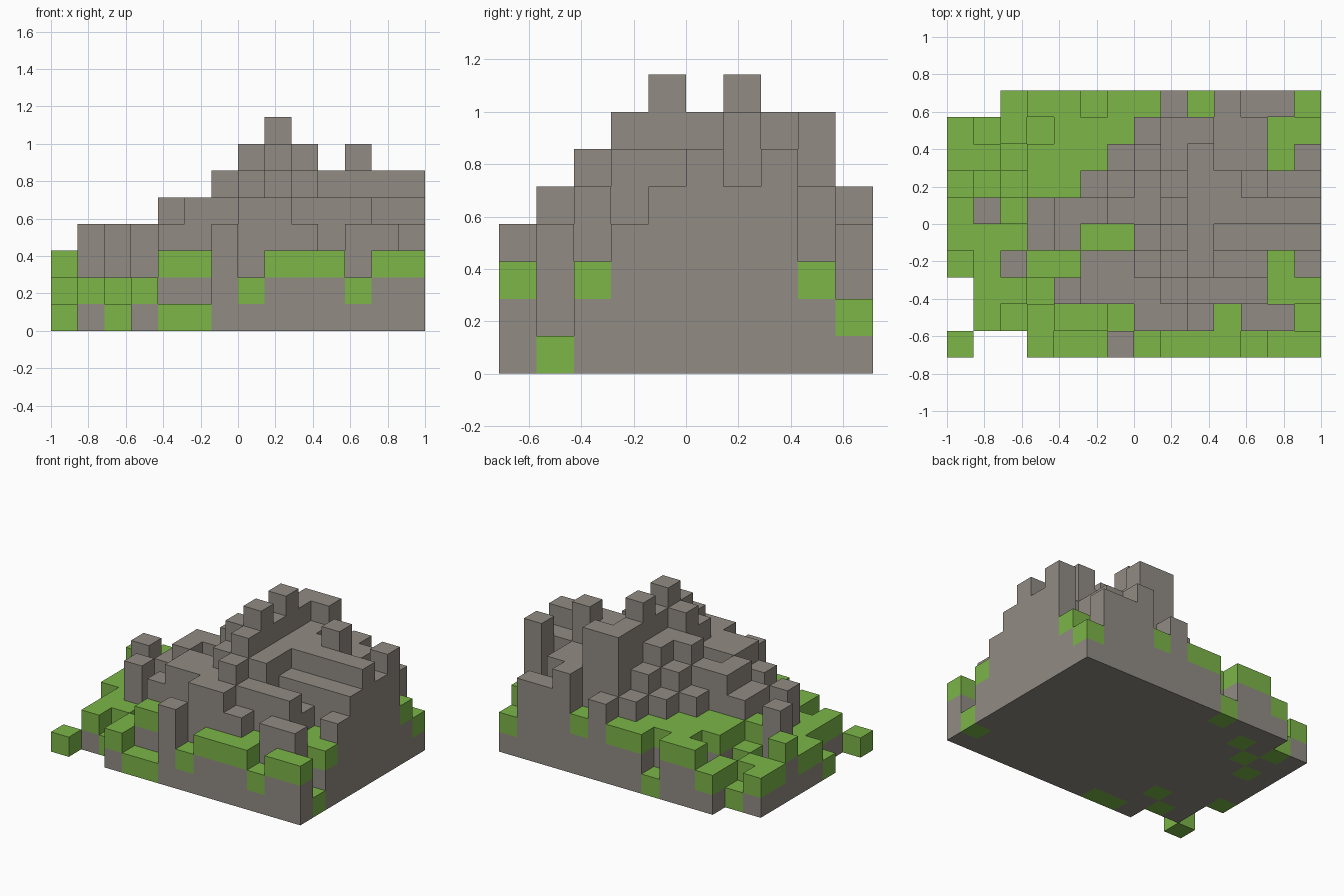
import bpy, bmesh

cube = bpy.data.objects.get("Cube")
if cube:
    bpy.data.objects.remove(cube, do_unlink=True)

S = 2 / 14        # block size
GRASS_LINE = 3    # columns up to this height are capped with grass

# Column heights in blocks, back row first, left to right along x
ROWS = [
    "00233133435442",
    "21213334775533",
    "22133345765536",
    "31233456866755",
    "24345566766666",
    "22245337865555",
    "12422556764434",
    "02214555655533",
    "02123325543441",
    "10021142333233",
][::-1]
NX, NY = len(ROWS[0]), len(ROWS)


def height(x, y):
    return int(ROWS[y][x]) if 0 <= x < NX and 0 <= y < NY else 0


def is_grass(x, y, z):
    h = height(x, y)
    return h <= GRASS_LINE and z == h - 1


# Unit-block faces: outward direction and corners
FACES = {
    (1, 0, 0): [(1, 0, 0), (1, 1, 0), (1, 1, 1), (1, 0, 1)],
    (-1, 0, 0): [(0, 1, 0), (0, 0, 0), (0, 0, 1), (0, 1, 1)],
    (0, 1, 0): [(1, 1, 0), (0, 1, 0), (0, 1, 1), (1, 1, 1)],
    (0, -1, 0): [(0, 0, 0), (1, 0, 0), (1, 0, 1), (0, 0, 1)],
    (0, 0, 1): [(0, 0, 1), (1, 0, 1), (1, 1, 1), (0, 1, 1)],
    (0, 0, -1): [(0, 1, 0), (1, 1, 0), (1, 0, 0), (0, 0, 0)],
}


def solid(x, y, z):
    return 0 <= z < height(x, y)


def make_material(name, rgb):
    m = bpy.data.materials.new(name)
    m.use_nodes = True
    m.diffuse_color = (*rgb, 1)
    bsdf = m.node_tree.nodes["Principled BSDF"]
    bsdf.inputs["Base Color"].default_value = (*rgb, 1)
    bsdf.inputs["Roughness"].default_value = 0.9
    return m


def build(name, grass, material):
    """Outer skin of all blocks of one kind."""
    bm = bmesh.new()
    for y in range(NY):
        for x in range(NX):
            for z in range(height(x, y)):
                if is_grass(x, y, z) != grass:
                    continue
                for (dx, dy, dz), corners in FACES.items():
                    if solid(x + dx, y + dy, z + dz):
                        continue
                    bm.faces.new([bm.verts.new(((x + a - NX / 2) * S,
                                                (y + b - NY / 2) * S,
                                                (z + c) * S))
                                  for a, b, c in corners])
    bmesh.ops.remove_doubles(bm, verts=bm.verts, dist=1e-4)
    mesh = bpy.data.meshes.new(name)
    bm.to_mesh(mesh)
    bm.free()
    mesh.materials.append(material)
    obj = bpy.data.objects.new(name, mesh)
    bpy.context.collection.objects.link(obj)


build("rock_blocks", False, make_material("stone grey", (0.285, 0.26, 0.23)))
build("grass_blocks", True, make_material("grass green", (0.2, 0.465, 0.065)))
